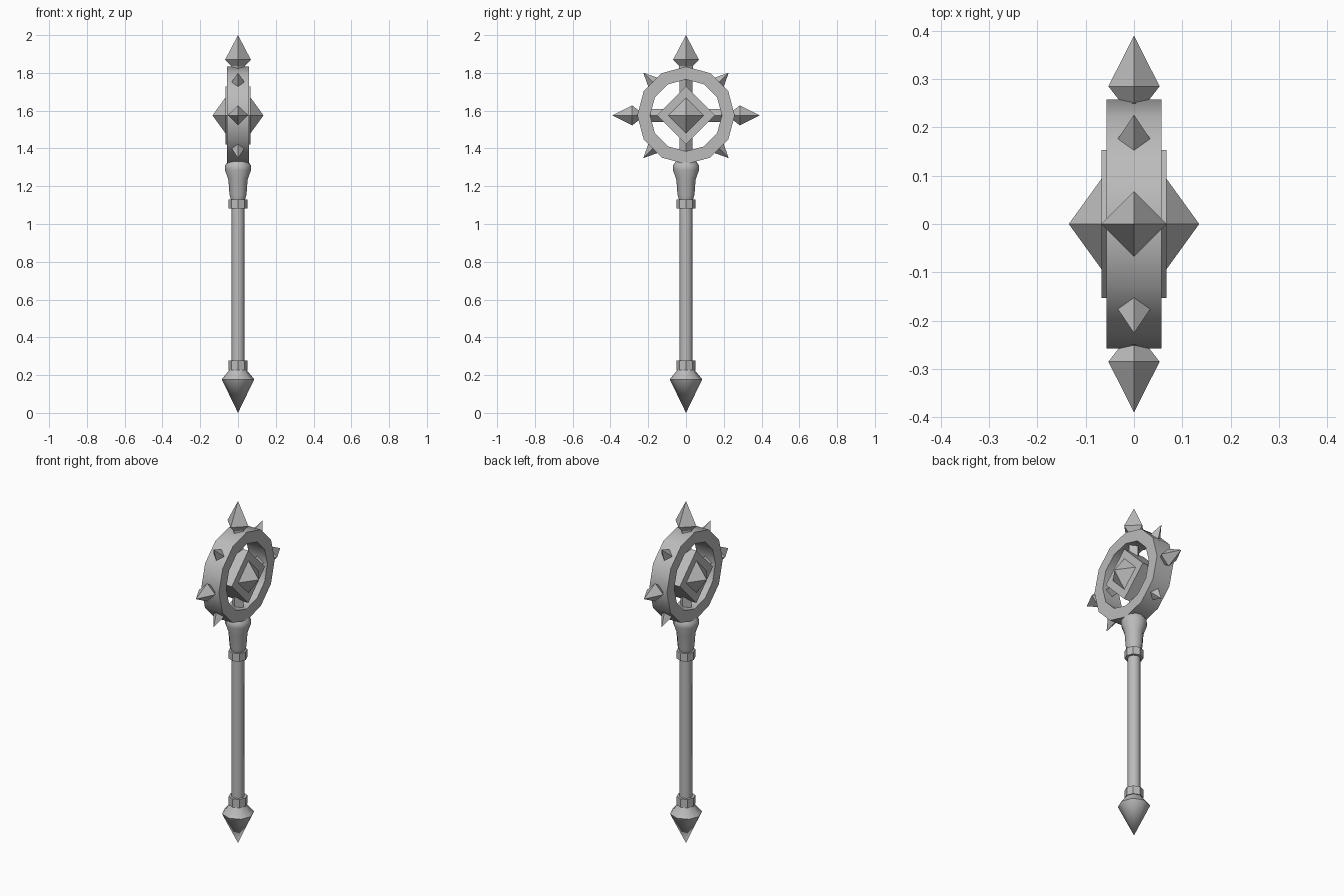
import bpy, bmesh, math
from mathutils import Matrix, Vector

cube = bpy.data.objects.get("Cube")
if cube:
    bpy.data.objects.remove(cube, do_unlink=True)

GREY = (0.5, 0.5, 0.5, 1)
steel = bpy.data.materials.new("grey_steel")
steel.use_nodes = True
steel.diffuse_color = GREY
steel.node_tree.nodes["Principled BSDF"].inputs["Base Color"].default_value = GREY

HUB = Vector((0, 0, 1.575))


def lathe(name, profile, sides, matrix=Matrix(), smooth=0, closed=False):
    """Turn (radius, height) points round z; the first corner lies on +x."""
    bm = bmesh.new()
    rings = []
    for r, h in profile:
        if r == 0:
            rings.append([bm.verts.new((0, 0, h))] * sides)
        else:
            rings.append([bm.verts.new((r * math.cos(a), r * math.sin(a), h))
                          for a in (math.tau * i / sides for i in range(sides))])
    pairs = list(zip(rings, rings[1:]))
    if closed:
        pairs.append((rings[-1], rings[0]))
    for low, high in pairs:
        for i in range(sides):
            j = (i + 1) % sides
            corners = list(dict.fromkeys((low[i], low[j], high[j], high[i])))
            bm.faces.new(corners)
    if not closed:
        for ring in (rings[0], rings[-1]):
            if ring[0] is not ring[1]:
                bm.faces.new(ring)
    bmesh.ops.recalc_face_normals(bm, faces=bm.faces)
    bm.transform(matrix)
    mesh = bpy.data.meshes.new(name)
    bm.to_mesh(mesh)
    bm.free()
    mesh.materials.append(steel)
    obj = bpy.data.objects.new(name, mesh)
    bpy.context.collection.objects.link(obj)
    if smooth:
        bpy.ops.object.select_all(action='DESELECT')
        obj.select_set(True)
        bpy.context.view_layer.objects.active = obj
        bpy.ops.object.shade_smooth_by_angle(angle=math.radians(smooth))
    return obj


def outward(degrees):
    """Frame at the hub whose z axis points outward in the ring plane."""
    return Matrix.Translation(HUB) @ Matrix.Rotation(math.radians(degrees), 4, 'X')


# Handle, from the pommel up to the socket
lathe("pommel", [(0, 0), (0.086, 0.178), (0.045, 0.228), (0.04, 0.24)], 8, smooth=50)
lathe("lower_collar", [(0.05, 0.228), (0.05, 0.277)], 8)
lathe("shaft", [(0.035, 0.23), (0.035, 1.14)], 8, smooth=50)
lathe("upper_collar", [(0.05, 1.083), (0.05, 1.13)], 8)
lathe("socket", [(0.036, 1.125), (0.045, 1.155), (0.051, 1.235), (0.069, 1.285),
                 (0.069, 1.31), (0.055, 1.33)], 12, smooth=40)

# Wheel head, with its axle along x
axle = Matrix.Translation(HUB) @ Matrix.Rotation(math.pi / 2, 4, 'Y')
lathe("wheel_ring", [(0.19, -0.057), (0.258, -0.057), (0.258, 0.057), (0.19, 0.057)],
      12, axle, smooth=40, closed=True)
lathe("hub_block", [(0.153, -0.067), (0.153, 0.067)], 4, axle)
lathe("hub_points", [(0, -0.135), (0.094, -0.067), (0.094, 0.067), (0, 0.135)], 4, axle)

# Spokes that cross the wheel
for name, angle in (("upright_spoke", 0), ("cross_spoke", 90)):
    lathe(name, [(0.034, -0.25), (0.034, 0.25)], 4, outward(angle))

# Large points at the top, front and back
lathe("top_point", [(0.036, 0.245), (0.036, 0.262), (0.068, 0.295), (0, 0.425)],
      4, outward(0))
for name, angle in (("front_point", 90), ("back_point", -90)):
    lathe(name, [(0.022, 0.245), (0.053, 0.285), (0, 0.39)], 4, outward(angle))

# Small studs on the diagonals
for i in range(4):
    lathe(f"ring_stud_{i + 1}", [(0.035, 0.246), (0, 0.32)], 4, outward(45 + 90 * i))
